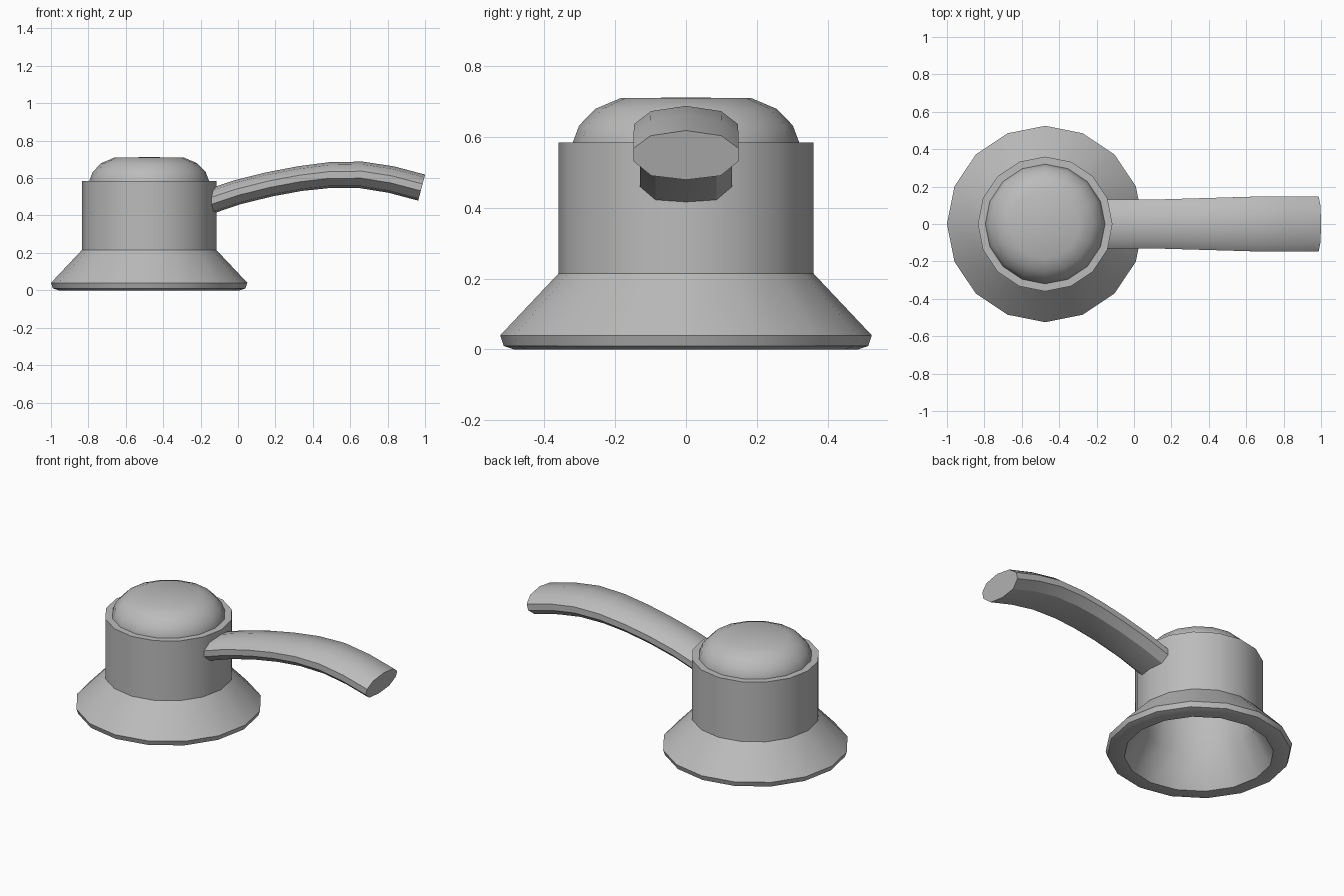
import bpy, bmesh, math
from mathutils import Vector

cube = bpy.data.objects.get("Cube")
if cube:
    bpy.data.objects.remove(cube, do_unlink=True)

metal = bpy.data.materials.new("satin_grey")
metal.use_nodes = True
metal.diffuse_color = (0.5, 0.5, 0.5, 1)
metal.node_tree.nodes["Principled BSDF"].inputs["Base Color"].default_value = (0.5, 0.5, 0.5, 1)

AXIS_X = -0.475
SIDES = 16


def finish(name, bm, angle):
    """Turn a bmesh into a smooth object with sharp edges kept."""
    bmesh.ops.remove_doubles(bm, verts=bm.verts, dist=1e-5)
    bmesh.ops.recalc_face_normals(bm, faces=bm.faces)
    mesh = bpy.data.meshes.new(name)
    bm.to_mesh(mesh)
    bm.free()
    mesh.materials.append(metal)
    obj = bpy.data.objects.new(name, mesh)
    bpy.context.collection.objects.link(obj)
    bpy.ops.object.select_all(action='DESELECT')
    obj.select_set(True)
    bpy.context.view_layer.objects.active = obj
    bpy.ops.object.shade_smooth_by_angle(angle=math.radians(angle))
    return obj


def lathe(name, profile, angle=30):
    """Spin a radius/height profile around the body axis."""
    bm = bmesh.new()
    verts = [bm.verts.new((AXIS_X + r, 0, z)) for r, z in profile]
    edges = [bm.edges.new(pair) for pair in zip(verts, verts[1:])]
    bmesh.ops.spin(bm, geom=verts + edges, cent=(AXIS_X, 0, 0), axis=(0, 0, 1),
                   angle=math.tau, steps=SIDES, use_merge=False)
    return finish(name, bm, angle)


# Hollow body: flared skirt, straight collar and open inner bore
lathe("body", [(0.42, 0), (0.485, 0), (0.515, 0.01), (0.525, 0.04),
               (0.36, 0.215), (0.36, 0.585), (0.32, 0.585),
               (0.32, 0.19), (0.42, 0)])

# Rounded cap closing the collar
lathe("cap", [(0.32, 0.56), (0.32, 0.585), (0.302, 0.633), (0.256, 0.68),
              (0.185, 0.71), (0, 0.712)], 40)

# Lever: flattened section swept along an arched path
half = [(0, 0.072), (0.1, 0.057), (0.148, 0.02), (0.148, -0.018), (0.098, -0.06), (0, -0.072)]
section = half + [(-y, n) for y, n in half[-2:0:-1]]
path = [Vector((x, 0, z)) for x, z in [
    (-0.15, 0.475), (0, 0.525), (0.17, 0.567), (0.33, 0.597),
    (0.49, 0.616), (0.66, 0.617), (0.82, 0.592), (0.982, 0.549)]]

bm = bmesh.new()
rings = []
for i, centre in enumerate(path):
    tangent = (path[min(i + 1, len(path) - 1)] - path[max(i - 1, 0)]).normalized()
    normal = Vector((-tangent.z, 0, tangent.x))
    size = 0.88 + 0.12 * min(1, max(0, (centre.x - 0.1) / 0.6))
    rings.append([bm.verts.new(centre + Vector((0, y * size, 0)) + normal * n * max(size, 0.92))
                  for y, n in section])
count = len(section)
for a, b in zip(rings, rings[1:]):
    for k in range(count):
        j = (k + 1) % count
        bm.faces.new((a[k], a[j], b[j], b[k]))
bm.faces.new(rings[0])
bm.faces.new(rings[-1])
finish("lever", bm, 30)
